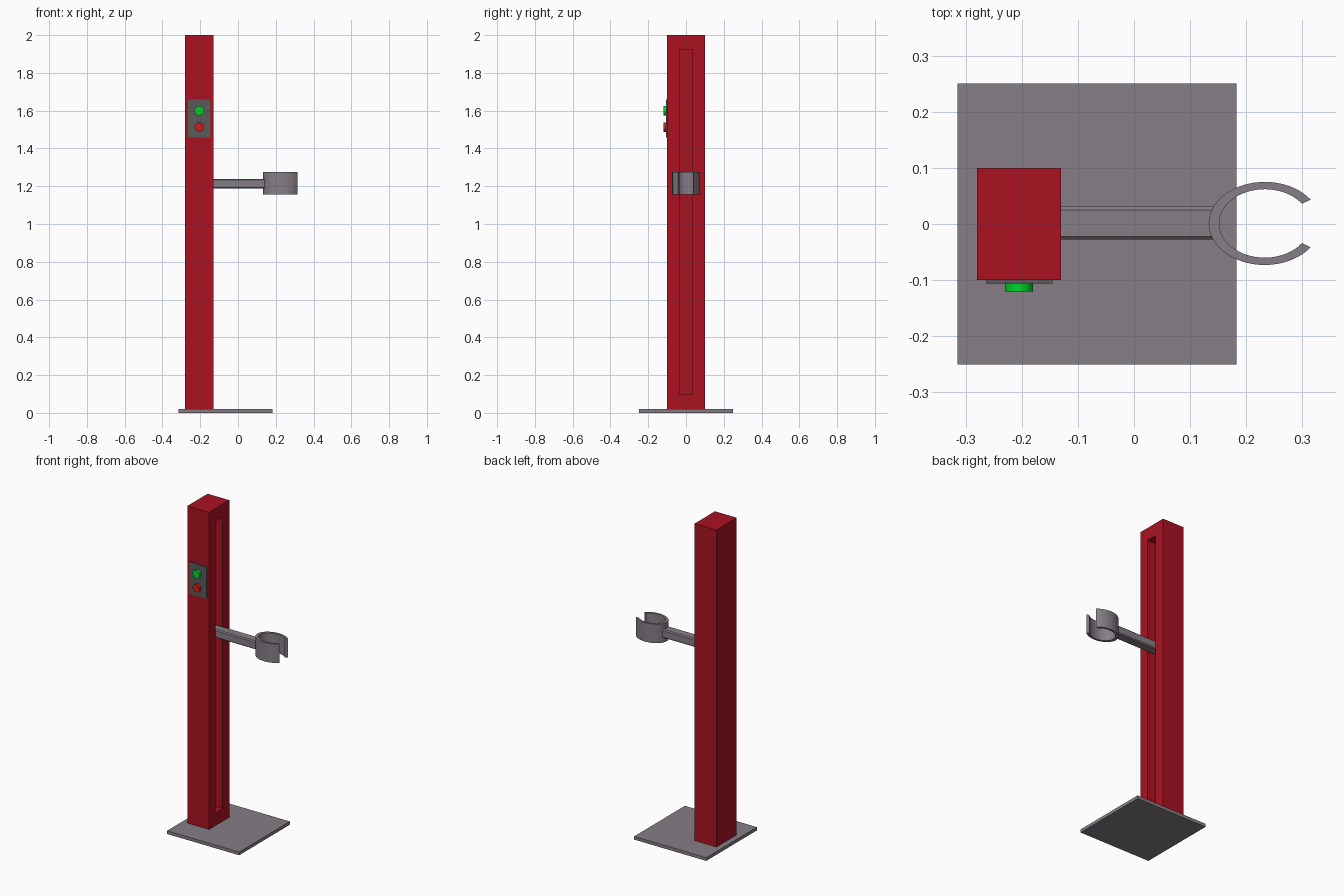
import bpy, bmesh
from math import cos, sin, pi, radians

if "Cube" in bpy.data.objects:
    bpy.data.objects.remove(bpy.data.objects["Cube"])


def material(name, rgb):
    m = bpy.data.materials.new(name)
    m.diffuse_color = (*rgb, 1)
    m.use_nodes = True
    m.node_tree.nodes["Principled BSDF"].inputs["Base Color"].default_value = m.diffuse_color
    return m


RED = material("red_paint", (0.40, 0.006, 0.015))
STEEL = material("grey_steel", (0.24, 0.21, 0.24))
DARK = material("dark_plate", (0.10, 0.10, 0.10))
GREEN_LIGHT = material("green_button", (0.0, 0.65, 0.02))
RED_LIGHT = material("red_button", (0.65, 0.01, 0.01))


def box(name, lo, hi, mat=None, bevel=0):
    """Axis-aligned box between two corners."""
    size = [b - a for a, b in zip(lo, hi)]
    mid = [(a + b) / 2 for a, b in zip(lo, hi)]
    bpy.ops.mesh.primitive_cube_add(size=1, location=mid)
    ob = bpy.context.object
    ob.name = name
    ob.scale = size
    bpy.ops.object.transform_apply(location=False, rotation=False, scale=True)
    if mat:
        ob.data.materials.append(mat)
    if bevel:
        # chamfer only the edges running along x
        bm = bmesh.new()
        bm.from_mesh(ob.data)
        edges = [e for e in bm.edges
                 if abs(e.verts[0].co.x - e.verts[1].co.x) > 0.01]
        bmesh.ops.bevel(bm, geom=edges, offset=bevel, segments=1,
                        affect='EDGES', profile=0.5)
        bm.to_mesh(ob.data)
        bm.free()
    return ob


def button(name, z, mat):
    bpy.ops.mesh.primitive_cylinder_add(vertices=32, radius=0.025, depth=0.016,
                                        location=(-0.205, -0.112, z),
                                        rotation=(pi / 2, 0, 0))
    ob = bpy.context.object
    ob.name = name
    ob.data.materials.append(mat)
    bpy.ops.object.shade_smooth_by_angle(angle=radians(30))


# Base plate
box("base_plate", (-0.315, -0.25, 0), (0.183, 0.25, 0.02), STEEL)

# Column with a long slot in its right face
column = box("column", (-0.28, -0.1, 0.02), (-0.13, 0.1, 2.0), RED)
cutter = box("slot_cutter", (-0.23, -0.035, 0.10), (-0.10, 0.035, 1.92), RED)
cutter.hide_render = True
cut = column.modifiers.new("slot", 'BOOLEAN')
cut.operation = 'DIFFERENCE'
cut.solver = 'EXACT'
cut.object = cutter
bpy.context.view_layer.objects.active = column
bpy.ops.object.modifier_apply(modifier=cut.name)
bpy.data.objects.remove(cutter, do_unlink=True)

# Control plate and buttons on the front
box("control_plate", (-0.264, -0.106, 1.458), (-0.145, -0.099, 1.658), DARK)
button("start_button", 1.60, GREEN_LIGHT)
button("stop_button", 1.513, RED_LIGHT)

# Chamfered sliding arm
box("arm", (-0.23, -0.028, 1.187), (0.147, 0.031, 1.239), STEEL, bevel=0.006)

# Open oval clamp at the end of the arm
CX, Z0, Z1, N = 0.233, 1.157, 1.275, 48
gap = radians(35)
bm = bmesh.new()
rings = []
for i in range(N + 1):
    a = gap + (2 * pi - 2 * gap) * i / N
    rings.append([bm.verts.new((CX + rx * cos(a), 0.001 + ry * sin(a), z))
                  for rx, ry, z in ((0.1, 0.074, Z0), (0.1, 0.074, Z1),
                                    (0.081, 0.061, Z1), (0.081, 0.061, Z0))])
for p, q in zip(rings, rings[1:]):
    for k in range(4):
        n = (k + 1) % 4
        bm.faces.new((p[k], q[k], q[n], p[n]))
bm.faces.new(rings[0])
bm.faces.new(rings[-1][::-1])
bmesh.ops.recalc_face_normals(bm, faces=bm.faces)
mesh = bpy.data.meshes.new("clamp")
bm.to_mesh(mesh)
bm.free()
mesh.materials.append(STEEL)
clamp = bpy.data.objects.new("clamp", mesh)
bpy.context.collection.objects.link(clamp)
bpy.ops.object.select_all(action='DESELECT')
clamp.select_set(True)
bpy.context.view_layer.objects.active = clamp
bpy.ops.object.shade_smooth_by_angle(angle=radians(30))
